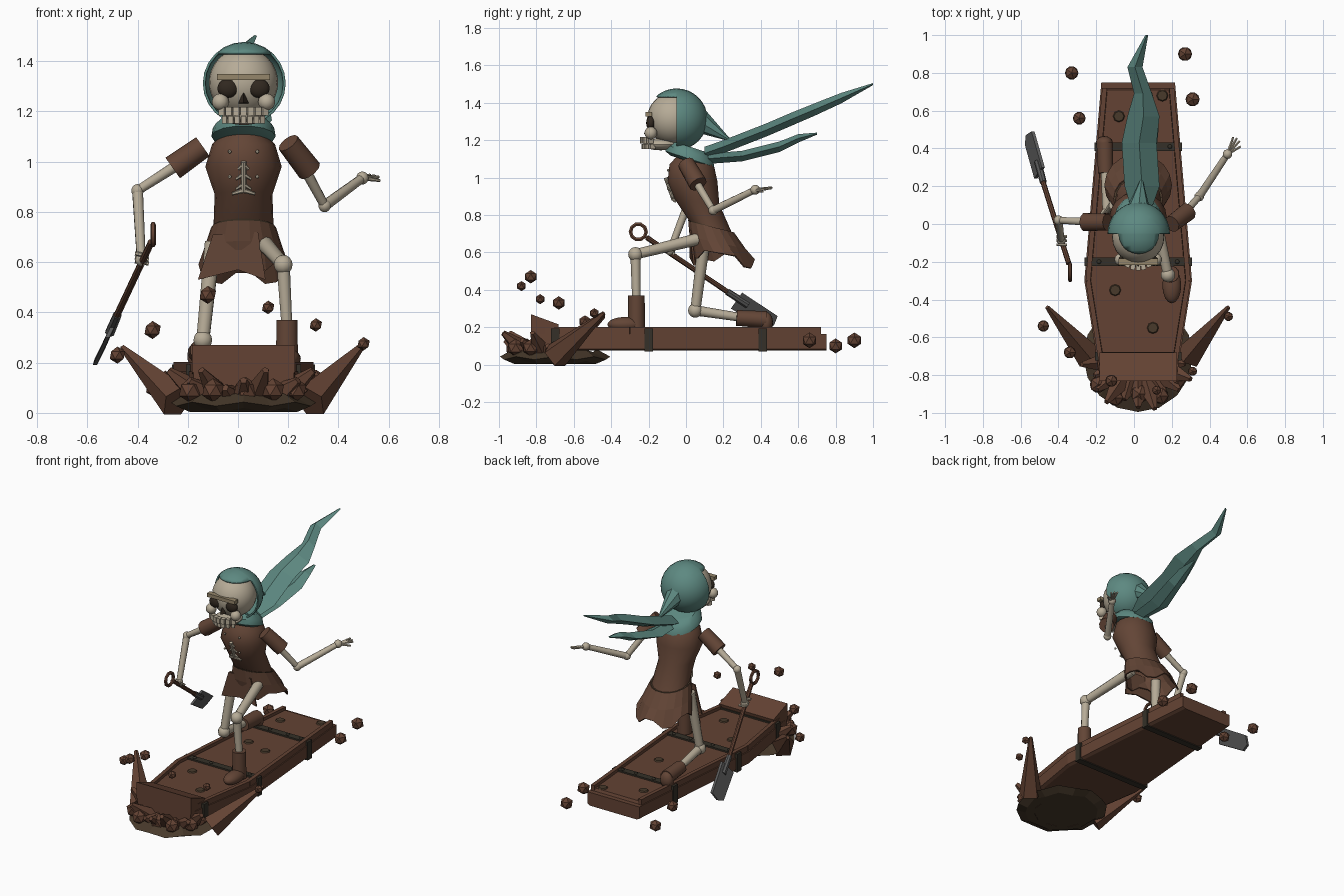
import bpy, bmesh, math, random
from mathutils import Vector, Matrix

if "Cube" in bpy.data.objects:
    bpy.data.objects.remove(bpy.data.objects["Cube"])
random.seed(4)
CX = 0.022
smooth = []


def mat(name, *c):
    m = bpy.data.materials.new(name)
    m.diffuse_color = (*c, 1)
    m.use_nodes = True
    m.node_tree.nodes["Principled BSDF"].inputs["Base Color"].default_value = m.diffuse_color
    return m


WOOD = mat("brown wood", .125, .055, .033)
CLOTH = mat("brown cloth", .125, .06, .037)
BONE = mat("bone", .47, .41, .31)
TEAL = mat("teal cloth", .11, .25, .22)
IRON = mat("dark iron", .035, .03, .021)
STEEL = mat("grey steel", .1, .1, .1)
DARK = mat("socket", .03, .021, .014)
SOIL = mat("dark soil", .065, .042, .024)
BROW = mat("tan brow", .3, .24, .145)


def finish(name, bm, m, soft=False):
    bmesh.ops.recalc_face_normals(bm, faces=bm.faces)
    me = bpy.data.meshes.new(name)
    bm.to_mesh(me)
    bm.free()
    me.materials.append(m)
    ob = bpy.data.objects.new(name, me)
    bpy.context.collection.objects.link(ob)
    if soft:
        smooth.append(ob)
    return ob


def cyl(name, a, b, r1, r2, m, n=10, soft=True):
    a, b = Vector(a), Vector(b)
    d = b - a
    M = Matrix.Translation((a + b) / 2) @ d.to_track_quat('Z', 'Y').to_matrix().to_4x4()
    bm = bmesh.new()
    bmesh.ops.create_cone(bm, cap_ends=True, segments=n, radius1=r1, radius2=r2, depth=d.length, matrix=M)
    return finish(name, bm, m, soft)


def ball(name, c, s, m, u=16, v=10):
    s = s if isinstance(s, tuple) else (s, s, s)
    bm = bmesh.new()
    bmesh.ops.create_uvsphere(bm, u_segments=u, v_segments=v, radius=1,
                              matrix=Matrix.Translation(c) @ Matrix.Diagonal((*s, 1)))
    return finish(name, bm, m, True)


def clod(name, c, r, m=WOOD):
    bm = bmesh.new()
    bmesh.ops.create_icosphere(bm, subdivisions=1, radius=r, matrix=Matrix.Translation(c))
    return finish(name, bm, m)


def box(name, c, s, m, rot=0):
    bm = bmesh.new()
    bmesh.ops.create_cube(bm, size=1, matrix=Matrix.Translation(c) @ Matrix.Rotation(rot, 4, 'Z')
                          @ Matrix.Diagonal((*s, 1)))
    return finish(name, bm, m)


def loft(name, rings, m, soft=False, caps=(True, True)):
    bm = bmesh.new()
    vs = [[bm.verts.new(p) for p in r] for r in rings]
    n = len(vs[0])
    for a, b in zip(vs, vs[1:]):
        for i in range(n):
            bm.faces.new((a[i], a[(i + 1) % n], b[(i + 1) % n], b[i]))
    for r, c in zip((vs[0], vs[-1]), caps):
        if c:
            bm.faces.new(r)
    return finish(name, bm, m, soft)


def ring(z, cy, rx, ry, tilt=0, jag=0, n=18):
    pts = []
    for i in range(n):
        a = 2 * math.pi * i / n
        y = ry * math.sin(a)
        pts.append((CX + rx * math.cos(a), cy + y, z - tilt * y + jag * (-1) ** (i // 2)))
    return pts


# Coffin sled
def half(y):
    return .2 + (y + .83) / .53 * .085 if y < -.3 else .285 - (y + .3) / 1.05 * .09


def outline(z, inset=0, y0=-.83, y1=.75):
    ys = [y0, -.3, y1]
    return ([(CX + half(y) - inset, y, z) for y in ys]
            + [(CX - half(y) + inset, y, z) for y in reversed(ys)])


loft("coffin_body", [outline(.075, .02), outline(.085), outline(.165)], WOOD)
loft("coffin_lid", [outline(.16, .03, -.8, .72), outline(.183, .035, -.79, .71)], WOOD)
for s in (-1, 1):
    for a, b in ((-.8, -.3), (-.3, .72)):
        p = [Vector((CX + s * (half(y) - .02), y, .18)) for y in (a, b)]
        d = p[1] - p[0]
        box("side_rail", (p[0] + p[1]) / 2, (.026, d.length, .045), WOOD, math.atan2(-d.x, d.y))
prof = [(-.83, .27), (-.68, .215), (-.70, .13), (-.83, .16)]
loft("headboard", [[(x, *p) for p in prof] for x in (CX - .205, CX + .205)], WOOD)
for y in (-.7, -.2, .41):
    box("iron_band", (CX, y, .131), (2 * half(y) + .016, .045, .124), IRON)
    for x in (-.75, -.3, .3, .75):
        ball("rivet", (CX + x * half(y), y, .194), (.012, .012, .008), IRON, 8, 6)
for x, y in ((-.08, .57), (.15, .68), (.1, .15), (-.1, -.35), (.1, -.55), (-.06, .2)):
    cyl("lid_knot", (x, y, .182), (x, y, .19), .032, .026, SOIL, 8)

# Ploughed soil, shards and flying clods
def soil(z, k):
    return [(CX + .29 * k * math.cos(a), -.7 + .295 * k * math.sin(a), z + .008 * (-1) ** i)
            for i, a in enumerate([2 * math.pi * j / 16 for j in range(16)])]


loft("soil_mound", [soil(.012, .8), soil(.035, 1), soil(.075, .75)], SOIL)
for i in range(11):
    a = math.radians(-85 + 17 * i)
    L = (.27, .22, .25)[i % 3]
    tip = (CX + (L + .03) * math.sin(a), -.72 - L * math.cos(a), (.17, .1, .13)[i % 3])
    cyl("soil_shard", (CX + .15 * math.sin(a), -.72 - .12 * math.cos(a), .05), tip, .065, .015, WOOD, 5, False)
for x, tip in ((-.24, (-.46, -.44, .26)), (.285, (.5, -.44, .275))):
    cyl("large_shard", (x, -.7, .045), tip, .075, .012, WOOD, 5, False)
for p in ((-.19, -.85), (-.1, -.92), (.03, -.9), (.14, -.91), (.23, -.83), (-.12, -.8)):
    clod("front_clod", (*p, .09), random.uniform(.045, .065))
for x, y, z, r in ((-.33, .8, .1, .04), (.27, .9, .13, .042), (.31, .66, .13, .042), (-.29, .56, .13, .038),
                   (-.48, -.54, .23, .034), (.5, -.49, .275, .027), (-.34, -.68, .33, .036),
                   (.31, -.78, .35, .027), (-.12, -.83, .47, .036), (.12, -.88, .42, .027)):
    clod("flying_clod", (x, y, z), r)

# Tunic, belt and skirt
loft("tunic", [ring(.73, .135, .12, .115, .28), ring(.87, .06, .115, .12, .1), ring(.98, .035, .152, .135),
               ring(1.07, .03, .125, .12), ring(1.12, .03, .07, .075)], CLOTH, True)
loft("belt", [ring(.715, .14, .127, .122, .28), ring(.74, .13, .127, .122, .28)], SOIL, True)
skirt = loft("skirt", [ring(.735, .135, .122, .117, .28), ring(.65, .17, .15, .145, .25),
                       ring(.565, .205, .172, .16, .2, .024)], CLOTH, caps=(False, False))
sol = skirt.modifiers.new("thickness", 'SOLIDIFY')
sol.thickness = .008
loft("front_flap", [[(x, y + dy, z) for x, y, z in
                     ((-.1, .04, .71), (.08, .02, .72), (.11, .04, .53), (.0, .02, .57), (-.16, .05, .53))]
                    for dy in (0, .01)], CLOTH)

# Breastbone and ribs
cyl("breastbone", (CX, -.108, 1.0), (CX, -.066, .88), .011, .011, BONE, 8)
for z, w in ((.99, .02), (.95, .03), (.91, .03)):
    for s in (-1, 1):
        cyl("rib", (CX, -.108 + (1 - z) * .35, z), (CX + s * w, -.1 + (1 - z) * .35, z - .02), .008, .005, BONE, 6)
for s in (-1, 1):
    cyl("low_rib", (CX, -.068, .885), (CX + s * .045, -.058, .872), .01, .006, BONE, 6)
    for z in (1.04, .94):
        ball("tunic_button", (CX + s * .055, -.095, z), .007, BONE, 8, 6)

# Arms
def limb(name, a, b, r=.02):
    cyl(name, a, b, r * 1.1, r * .9, BONE)
    ball(name + "_joint", b, r * 1.3, BONE, 10, 8)


cyl("right_sleeve", (-.14, .01, 1.06), (-.26, .01, .975), .046, .05, CLOTH)
limb("right_upper_arm", (-.22, .01, 1.0), (-.4, .02, .885))
limb("right_forearm", (-.4, .02, .885), (-.385, -.085, .61))
cyl("left_sleeve", (.2, 0, 1.075), (.285, .065, .965), .046, .05, CLOTH)
limb("left_upper_arm", (.25, .04, 1.0), (.345, .145, .825))
limb("left_forearm", (.345, .145, .825), (.495, .37, .935))
for dx, dy, dz in ((.03, .09, .012), (.05, .085, .008), (.065, .07, .005), (.07, .04, -.01)):
    cyl("left_finger", (.495, .37, .935), (.495 + dx, .37 + dy, .935 + dz), .01, .006, BONE, 6)
for i in range(3):
    t = i * .022
    cyl("right_finger", (-.41, -.11 + t, .635 - t * .7), (-.355, -.11 + t, .625 - t * .7), .009, .008, BONE, 6)

# Legs and boots
limb("left_thigh", (.1, .1, .68), (.18, -.27, .59), .03)
limb("left_shin", (.18, -.27, .59), (.195, -.265, .34), .025)
cyl("left_boot", (.195, -.265, .19), (.195, -.265, .37), .046, .044, CLOTH)
ball("left_foot", (.2, -.325, .215), (.05, .095, .04), CLOTH)
limb("right_thigh", (-.1, .1, .68), (-.14, .05, .29), .03)
limb("right_shin", (-.14, .05, .29), (-.155, .31, .25), .025)
cyl("right_boot", (-.15, .27, .25), (-.155, .43, .24), .042, .046, CLOTH)
ball("right_foot", (-.157, .43, .225), (.045, .035, .055), CLOTH)

# Shovel
cyl("shovel_shaft", (-.345, -.21, .68), (-.5, .28, .35), .014, .014, WOOD, 8)
bm = bmesh.new()
bmesh.ops.create_circle(bm, segments=6, radius=.011)
bm.free()
loft("shovel_grip", [[(-.338 + .011 * math.cos(b), -.255 + (.042 + .011 * math.sin(b)) * math.cos(a),
                       .71 + (.042 + .011 * math.sin(b)) * math.sin(a))
                      for b in [k * math.pi / 3 for k in range(6)]]
                     for a in [j * math.pi / 5 for j in range(11)]], WOOD, True)
blade = [(-.52, .24, .30), (-.48, .30, .385), (-.535, .49, .26), (-.565, .47, .21), (-.57, .42, .19)]
loft("shovel_blade", [[(x + d, y, z) for x, y, z in blade] for d in (-.008, .008)], STEEL)
cyl("shovel_socket", (-.48, .22, .39), (-.51, .33, .32), .018, .02, STEEL, 8)

# Skull
cyl("neck", (CX, .03, 1.05), (CX, -.03, 1.2), .03, .03, BONE)
ball("skull", (CX, -.07, 1.315), .138, BONE, 24, 16)
ball("jaw", (CX, -.135, 1.178), (.085, .095, .032), BONE)
for s in (-1, 1):
    ball("eye_socket", (CX + s * .062, -.188, 1.292), (.042, .025, .038), DARK)
    ball("cheekbone", (CX + s * .092, -.188, 1.238), .034, BONE, 12, 8)
box("brow", (CX, -.2, 1.338), (.21, .035, .024), BROW)
cyl("nose_hole", (CX, -.202, 1.233), (CX, -.199, 1.277), .024, .002, DARK, 3, False)
for i in range(7):
    t = (i - 3) / 3
    y = -.232 + .04 * t * t
    box("upper_tooth", (CX + t * .082, y, 1.2), (.025, .03, .034), BONE, t * .5)
    box("lower_tooth", (CX + t * .07, y + .01, 1.167), (.021, .03, .028), BONE, t * .5)

# Hood with a face opening, and its point
bm = bmesh.new()
c = Vector((CX + .003, -.05, 1.312))
bmesh.ops.create_uvsphere(bm, u_segments=24, v_segments=16, radius=.165,
                          matrix=Matrix.Translation(c) @ Matrix.Rotation(math.pi / 2, 4, 'X'))
for co, no in (((0, -.052, 0), (0, 1, 0)), ((0, 0, 1.435), (0, 0, 1))):
    bmesh.ops.bisect_plane(bm, geom=bm.verts[:] + bm.edges[:] + bm.faces[:], plane_co=co, plane_no=no)
face = [f for f in bm.faces if f.calc_center_median().y < -.052 and f.calc_center_median().z < 1.435]
bmesh.ops.delete(bm, geom=face, context='FACES')
hood = finish("hood", bm, TEAL, True)
sol = hood.modifiers.new("thickness", 'SOLIDIFY')
sol.thickness = .01
cyl("hood_point", (CX, .06, 1.31), (.04, .235, 1.2), .07, .006, TEAL, 8)

# Scarf collar and two streaming tails
def collar(z, r, tilt=.32):
    return ring(z, .02, r, r * 1.05, tilt, 0, 14)


loft("scarf_collar", [collar(1.085, .1), collar(1.1, .128), collar(1.135, .122), collar(1.165, .09)], TEAL, True)


def tail(name, rows, h):
    rings = []
    for y, l, r, z in rows:
        k = h * min(1, (r - l) / .1)
        m = (l + r) / 2
        rings.append([(l, y, z), (m, y, z + k), (r, y, z), (m, y, z - k)])
    loft(name, rings, TEAL)


tail("long_scarf_tail", [(.1, -.02, .1, 1.13), (.2, -.05, .135, 1.165), (.43, -.065, .12, 1.255),
                         (.57, -.035, .135, 1.315), (.69, 0, .095, 1.365), (.83, -.035, .045, 1.425),
                         (1.0, .06, .075, 1.5)], .035)
tail("short_scarf_tail", [(.1, 0, .1, 1.1), (.3, -.03, .11, 1.115), (.5, .02, .13, 1.165),
                          (.6, .04, .12, 1.21), (.7, .075, .095, 1.235)], .028)

# Smooth shading on rounded parts
for ob in smooth:
    ob.select_set(True)
bpy.context.view_layer.objects.active = smooth[0]
bpy.ops.object.shade_smooth_by_angle(angle=math.radians(40))
